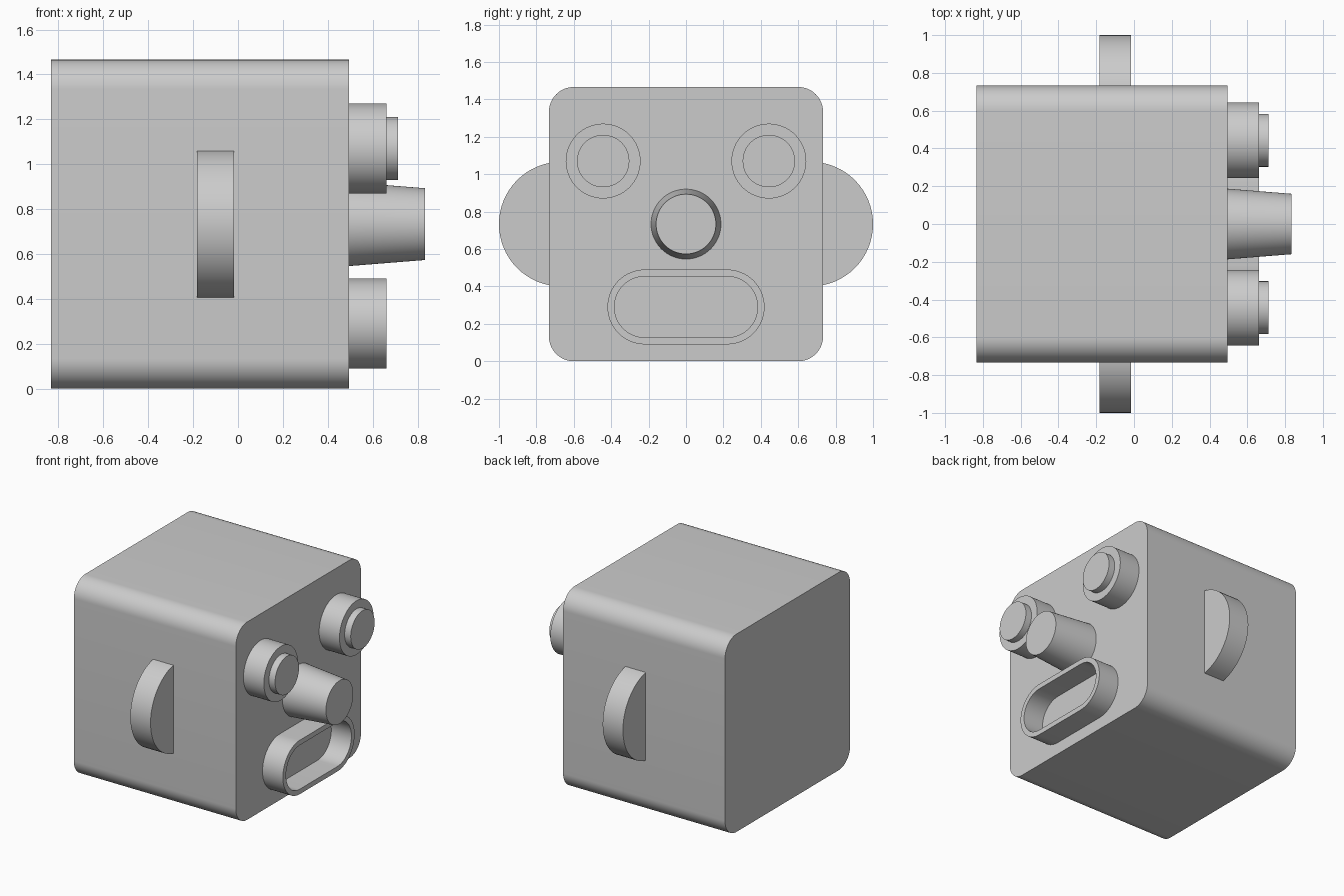
import bpy
import bmesh
import math

cube = bpy.data.objects.get("Cube")
if cube:
    bpy.data.objects.remove(cube)

GREY = (0.6, 0.6, 0.6, 1.0)
grey = bpy.data.materials.new("plain_grey")
grey.use_nodes = True
grey.diffuse_color = GREY
grey.node_tree.nodes["Principled BSDF"].inputs["Base Color"].default_value = GREY


def outline(cy, cz, hy, hz, r, steps=16):
    """Rounded rectangle in the y-z plane; equal sizes give a circle."""
    points = []
    for corner, (sy, sz) in enumerate([(1, 1), (-1, 1), (-1, -1), (1, -1)]):
        for i in range(steps + 1):
            a = (corner + i / steps) * math.pi / 2
            points.append((cy + sy * (hy - r) + r * math.cos(a),
                           cz + sz * (hz - r) + r * math.sin(a)))
    return points


def loft(name, cy, cz, sections):
    """Join sections (x, half width, half height, corner radius) along x."""
    bm = bmesh.new()
    rings = [[bm.verts.new((x, y, z)) for y, z in outline(cy, cz, hy, hz, r)]
             for x, hy, hz, r in sections]
    for a, b in zip(rings, rings[1:]):
        for i in range(len(a)):
            j = (i + 1) % len(a)
            bm.faces.new((a[i], a[j], b[j], b[i]))
    bm.faces.new(rings[0])
    bm.faces.new(rings[-1])
    bmesh.ops.remove_doubles(bm, verts=bm.verts[:], dist=1e-5)
    bmesh.ops.recalc_face_normals(bm, faces=bm.faces[:])
    mesh = bpy.data.meshes.new(name)
    bm.to_mesh(mesh)
    bm.free()
    mesh.materials.append(grey)
    obj = bpy.data.objects.new(name, mesh)
    bpy.context.collection.objects.link(obj)
    bpy.ops.object.select_all(action='DESELECT')
    obj.select_set(True)
    bpy.context.view_layer.objects.active = obj
    bpy.ops.object.shade_smooth_by_angle(angle=math.radians(30))
    return obj


def disc(name, cy, cz, x0, x1, r0, r1=None):
    r1 = r1 or r0
    return loft(name, cy, cz, [(x0, r0, r0, r0), (x1, r1, r1, r1)])


MID = 0.733    # half the head height and width
FACE = 0.495   # plane of the face
BASE = 0.46    # parts start slightly inside the head

# Head block, rounded along its four long edges
loft("head", 0, MID, [(-0.833, MID, MID, 0.133), (FACE, MID, MID, 0.133)])

# Ears and eyes on both sides
for side, s in (("front", -1), ("back", 1)):
    disc(side + "_ear", s * 0.667, MID, -0.183, -0.017, 0.333)
    disc(side + "_eye", s * 0.443, 1.07, BASE, 0.662, 0.2)
    disc(side + "_pupil", s * 0.443, 1.07, 0.64, 0.712, 0.14)

# Tapered nose
disc("nose", 0, MID, FACE, 0.833, 0.187, 0.16)

# Hollow mouth: outer wall, rim, inner wall and floor
outer = (0.42, 0.2, 0.2)
inner = (0.383, 0.163, 0.163)
loft("mouth", 0, 0.29, [(BASE, *outer), (0.662, *outer),
                        (0.662, *inner), (FACE + 0.002, *inner)])
